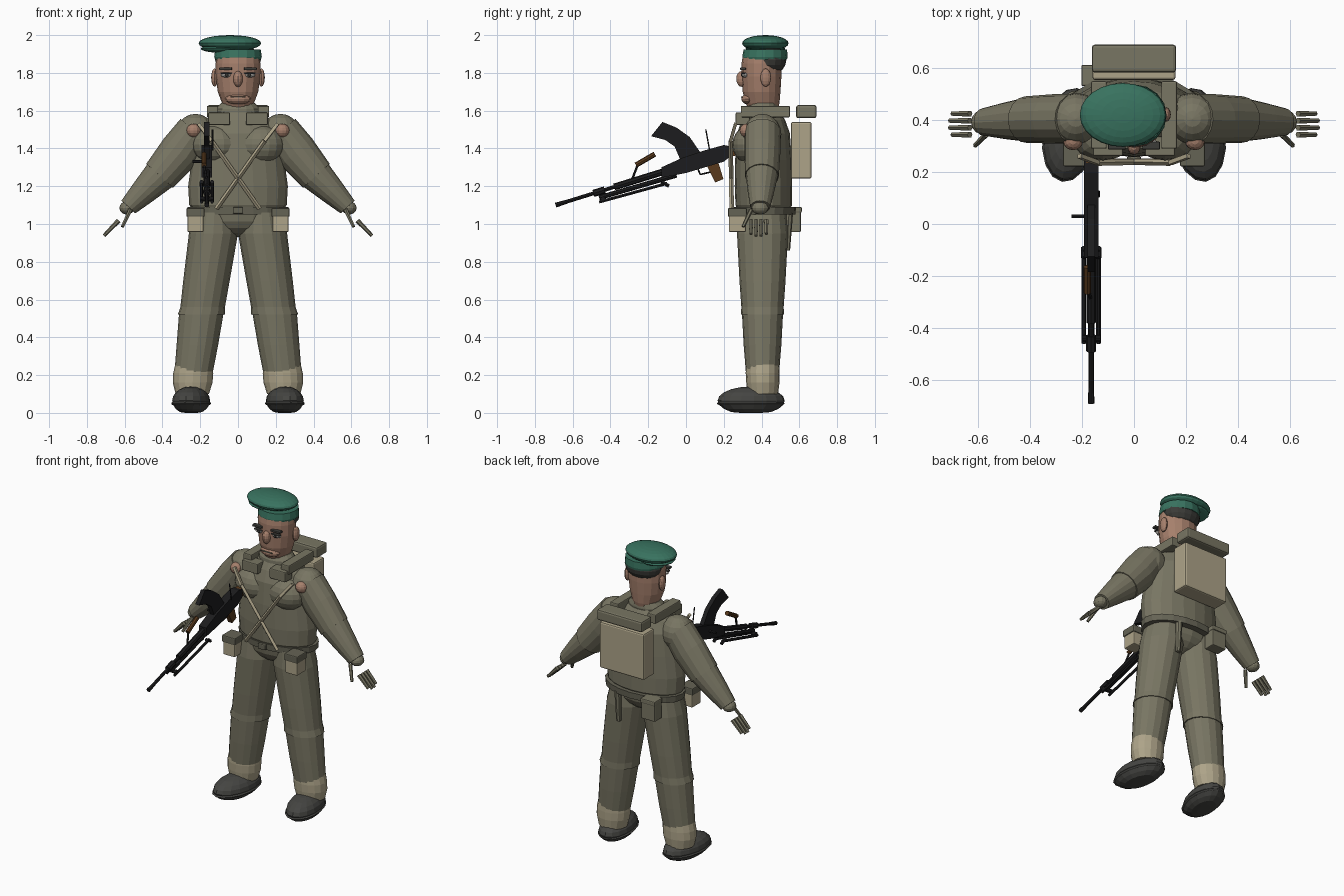
import bpy, bmesh, math
from mathutils import Vector, Matrix

if "Cube" in bpy.data.objects:
    bpy.data.objects.remove(bpy.data.objects["Cube"])


def material(name, r, g, b):
    m = bpy.data.materials.new(name)
    m.use_nodes = True
    m.diffuse_color = (r, g, b, 1)
    bsdf = next(n for n in m.node_tree.nodes if n.type == 'BSDF_PRINCIPLED')
    bsdf.inputs["Base Color"].default_value = (r, g, b, 1)
    bsdf.inputs["Roughness"].default_value = 0.9
    return m


CLOTH = material("olive cloth", .19, .18, .125)
WEB = material("dark webbing", .13, .125, .09)
TAN = material("tan canvas", .42, .37, .25)
SKIN = material("skin", .38, .215, .15)
BOOT = material("boot leather", .06, .06, .055)
HAIR = material("dark hair", .045, .045, .04)
GREEN = material("beret green", .04, .17, .115)
BLACK = material("gun metal", .012, .012, .013)
WOOD = material("brown wood", .10, .042, .012)
WHITE = material("eye white", .6, .58, .54)


def finish(name, bm, mat):
    bmesh.ops.recalc_face_normals(bm, faces=bm.faces)
    me = bpy.data.meshes.new(name)
    bm.to_mesh(me)
    bm.free()
    me.materials.append(mat)
    ob = bpy.data.objects.new(name, me)
    bpy.context.collection.objects.link(ob)
    return ob


def loft(name, rings, mat, axis=(0, 0, 1), n=16):
    """Skin over ellipses given as (centre, radius_x, radius_y) across the axis."""
    bm = bmesh.new()
    turn = Vector((0, 0, 1)).rotation_difference(Vector(axis).normalized())
    loops = []
    for c, rx, ry in rings:
        angles = [2 * math.pi * i / n for i in range(n)]
        loops.append([bm.verts.new(Vector(c) + turn @ Vector((rx * math.cos(a), ry * math.sin(a), 0)))
                      for a in angles])
    for a, b in zip(loops, loops[1:]):
        for i in range(n):
            j = (i + 1) % n
            bm.faces.new((a[i], a[j], b[j], b[i]))
    bm.faces.new(loops[0])
    bm.faces.new(loops[-1])
    return finish(name, bm, mat)


def rod(name, p, q, r, mat, n=8, r2=None):
    axis = Vector(q) - Vector(p)
    e = r if r2 is None else r2
    return loft(name, [(p, r, r), (q, e, e)], mat, axis, n)


def ball(name, c, r, mat, yaw=0, floor=None, seg=16, rows=10):
    bm = bmesh.new()
    bmesh.ops.create_uvsphere(bm, u_segments=seg, v_segments=rows, radius=1)
    bm.transform(Matrix.Translation(c) @ Matrix.Rotation(yaw, 4, 'Z') @ Matrix.Diagonal((*r, 1)))
    if floor is not None:
        for v in bm.verts:
            v.co.z = max(v.co.z, floor)
    return finish(name, bm, mat)


def box(name, c, size, mat, bevel=.006):
    bm = bmesh.new()
    bmesh.ops.create_cube(bm, size=1)
    bm.transform(Matrix.Translation(c) @ Matrix.Diagonal((*size, 1)))
    ob = finish(name, bm, mat)
    if bevel:
        mod = ob.modifiers.new("soft edges", 'BEVEL')
        mod.width, mod.segments = bevel, 2
    return ob


def plate(name, outline, x, width, mat):
    """Side outline (y, z) given thickness along x."""
    bm = bmesh.new()
    f = bm.faces.new([bm.verts.new((x - width / 2, y, z)) for y, z in outline])
    new = bmesh.ops.extrude_face_region(bm, geom=[f])["geom"]
    bmesh.ops.translate(bm, vec=(width, 0, 0), verts=[v for v in new if isinstance(v, bmesh.types.BMVert)])
    return finish(name, bm, mat)


def upright(name, rows, mat, n=16, x=0):
    """Vertical loft from rows of (z, radius_x, radius_y, centre_y)."""
    return loft(name, [((x, cy, z), rx, ry) for z, rx, ry, cy in rows], mat, n=n)


# Torso, hips and collar
upright("torso", [(1.07, .235, .135, .41), (1.1, .258, .15, .412), (1.2, .264, .152, .41),
                  (1.34, .245, .15, .41), (1.48, .225, .14, .41), (1.55, .18, .115, .41),
                  (1.6, .11, .085, .41)], CLOTH, 20)
ball("hips", (0, .405, 1.05), (.22, .135, .12), CLOTH)
upright("collar", [(1.56, .12, .088, .405), (1.61, .118, .085, .405), (1.64, .09, .075, .41)], CLOTH)

# Belt and load carrying gear
upright("belt", [(1.05, .265, .16, .42), (1.09, .268, .162, .42)], WEB, 20)
box("buckle", (0, .25, 1.072), (.055, .02, .036), WEB)
box("pack", (0, .61, 1.39), (.32, .11, .3), TAN, .01)
box("bedroll", (0, .637, 1.595), (.325, .108, .07), CLOTH, .012)
box("back_pouch", (-.15, .57, 1.022), (.1, .075, .13), CLOTH)
box("back_pouch_lid", (-.15, .572, 1.075), (.106, .082, .03), CLOTH)
rod("scabbard", (.11, .545, 1.06), (.11, .535, .86), .022, CLOTH, 8, .016)

for side, s in (("left", 1), ("right", -1)):
    # Legs, ankle cuffs and boots
    loft(side + "_thigh", [((s * .125, .405, 1.06), .105, .125), ((s * .13, .405, .95), .13, .135),
                           ((s * .167, .405, .7), .123, .122), ((s * .187, .405, .56), .118, .112),
                           ((s * .194, .405, .52), .125, .114)], CLOTH)
    loft(side + "_shin", [((s * .194, .405, .53), .118, .109), ((s * .215, .405, .36), .11, .1),
                          ((s * .238, .405, .19), .1, .086)], CLOTH)
    loft(side + "_ankle_cuff", [((s * .242, .407, .1), .088, .08), ((s * .24, .407, .16), .105, .088),
                                ((s * .237, .406, .21), .106, .09), ((s * .233, .406, .255), .1, .088)], TAN)
    ball(side + "_boot", (s * .248, .345, .065), (.098, .18, .075), BOOT, s * .16, 0)
    ball(side + "_boot_sole", (s * .248, .343, .05), (.104, .183, .022), BOOT, s * .16, 0)

    # Arms
    arm = (s * .34, -.01, -.38)
    ball(side + "_shoulder", (s * .225, .405, 1.475), (.105, .1, .108), CLOTH)
    loft(side + "_upper_arm", [((s * .23, .405, 1.49), .1, .096), ((s * .31, .405, 1.38), .11, .095),
                               ((s * .415, .402, 1.255), .095, .09)], CLOTH, arm)
    loft(side + "_forearm", [((s * .41, .402, 1.26), .09, .086), ((s * .50, .397, 1.17), .07, .07),
                             ((s * .58, .393, 1.09), .05, .053)], CLOTH, arm)
    ball(side + "_wrist", (s * .588, .392, 1.085), (.04, .045, .035), CLOTH, seg=12, rows=8)
    ball(side + "_armpit_patch", (s * .235, .32, 1.495), (.038, .036, .036), SKIN, seg=12, rows=8)

    # Hands
    rod(side + "_thumb", (s * .57, .345, 1.075), (s * .612, .302, .985), .012, CLOTH, 6, .009)
    for i in range(4):
        y = .344 + i * .027
        reach = 1 if i in (1, 2) else .88
        knuckle = Vector((s * .632, y, 1.018))
        tip = knuckle + Vector((s * .078, 0, -.08)) * reach
        rod(f"{side}_finger_{i + 1}", knuckle, tip, .013, CLOTH, 6, .009)

    # Chest, straps and pouches
    ball(side + "_chest", (s * .12, .335, 1.42), (.122, .09, .1), CLOTH)
    rod(side + "_cross_strap", (s * .21, .262, 1.53), (s * .14, .236, 1.44), .012, TAN, 4)
    rod(side + "_lower_cross_strap", (s * .14, .236, 1.44), (s * -.115, .242, 1.08), .012, TAN, 4)
    box(side + "_shoulder_strap", (s * .135, .42, 1.595), (.06, .26, .06), CLOTH)
    box(side + "_chest_pouch", (s * .1, .3, 1.557), (.115, .075, .066), CLOTH)
    box(side + "_belt_pouch", (s * .225, .272, 1.005), (.085, .09, .095), TAN)
    box(side + "_belt_pouch_lid", (s * .225, .272, 1.062), (.096, .1, .046), WEB)

    # Face pairs
    ball(side + "_ear", (s * .124, .422, 1.775), (.018, .028, .048), SKIN, seg=12, rows=8)
    box(side + "_eyebrow", (s * .066, .302, 1.822), (.068, .03, .014), HAIR, .004)
    ball(side + "_eye", (s * .062, .311, 1.788), (.03, .016, .012), WHITE, seg=12, rows=8)
    box(side + "_eyelid", (s * .062, .303, 1.799), (.06, .022, .008), HAIR, .003)
    ball(side + "_pupil", (s * .06, .297, 1.788), (.011, .006, .009), HAIR, seg=8, rows=6)

# Head
upright("head", [(1.6, .07, .075, .41), (1.64, .085, .09, .405), (1.7, .107, .1, .4),
                 (1.78, .118, .105, .4), (1.85, .118, .106, .4), (1.92, .11, .1, .405)], SKIN)
ball("nose", (0, .296, 1.768), (.025, .03, .042), SKIN, seg=12, rows=8)
ball("mouth", (0, .333, 1.662), (.068, .04, .03), SKIN, seg=12, rows=8)
box("lip_line", (0, .294, 1.672), (.08, .008, .005), WEB, 0)
ball("hair", (0, .437, 1.868), (.121, .094, .082), HAIR)

# Beret
upright("beret_band", [(1.872, .122, .117, .418), (1.885, .126, .12, .418), (1.925, .12, .115, .42)], GREEN)
ball("beret_crown", (-.043, .42, 1.957), (.166, .123, .043), GREEN, seg=24, rows=12)
ball("beret_fold", (-.085, .42, 1.928), (.112, .105, .022), GREEN)

# Machine gun
GX = -.165


def bore(y, drop=0, x=GX):
    """Point on the sloping barrel line."""
    return (x, y, 1.1 + .31 * (y + .69) - drop)


rod("barrel", bore(-.69), bore(-.1), .01, BLACK)
rod("flash_hider", bore(-.69), bore(-.62), .013, BLACK, 8, .01)
rod("front_sight_collar", bore(-.49), bore(-.43), .019, BLACK)
rod("barrel_sleeve", bore(-.38), bore(-.08), .018, BLACK)
rod("gas_tube", bore(-.46, .032), bore(-.05, .04), .013, BLACK)
for s in (1, -1):
    x = GX + s * .028
    rod("bipod_leg", bore(-.46, .055, x), bore(-.1, .068, x), .009, BLACK, 6)
    rod("bipod_foot", bore(-.13, .05, x), bore(-.09, .085, x), .011, BLACK, 6)
rod("bipod_hinge", bore(-.44, .045, GX - .035), bore(-.44, .045, GX + .035), .013, BLACK)
plate("receiver", [(-.13, 1.3), (-.13, 1.245), (.0, 1.27), (.2, 1.33), (.245, 1.365), (.245, 1.41),
                   (.2, 1.418), (.1, 1.39), (-.02, 1.35)], GX, .055, BLACK)
plate("magazine", [(-.03, 1.34), (-.06, 1.41), (-.11, 1.445), (-.185, 1.465), (-.125, 1.54),
                   (-.05, 1.51), (.02, 1.46), (.075, 1.38)], GX, .028, BLACK)
plate("pistol_grip", [(.11, 1.31), (.155, 1.22), (.198, 1.238), (.17, 1.33)], GX, .03, WOOD)
plate("butt", [(.2, 1.345), (.29, 1.37), (.29, 1.415), (.2, 1.41)], GX, .04, WOOD)
rod("carry_handle", (GX - .015, -.265, 1.312), (GX - .015, -.165, 1.37), .014, WOOD)
rod("carry_handle_stem", bore(-.29), (GX - .015, -.255, 1.315), .007, BLACK, 6)
rod("cocking_knob", (GX - .075, .03, 1.33), (GX, .03, 1.33), .008, BLACK, 6)
rod("rear_sight", (GX + .03, .105, 1.5), (GX + .03, .125, 1.39), .004, BLACK, 6)
rod("trigger_guard_front", (GX, .06, 1.3), (GX, .075, 1.262), .005, BLACK, 6)
rod("trigger_guard_base", (GX, .075, 1.262), (GX, .13, 1.275), .005, BLACK, 6)
